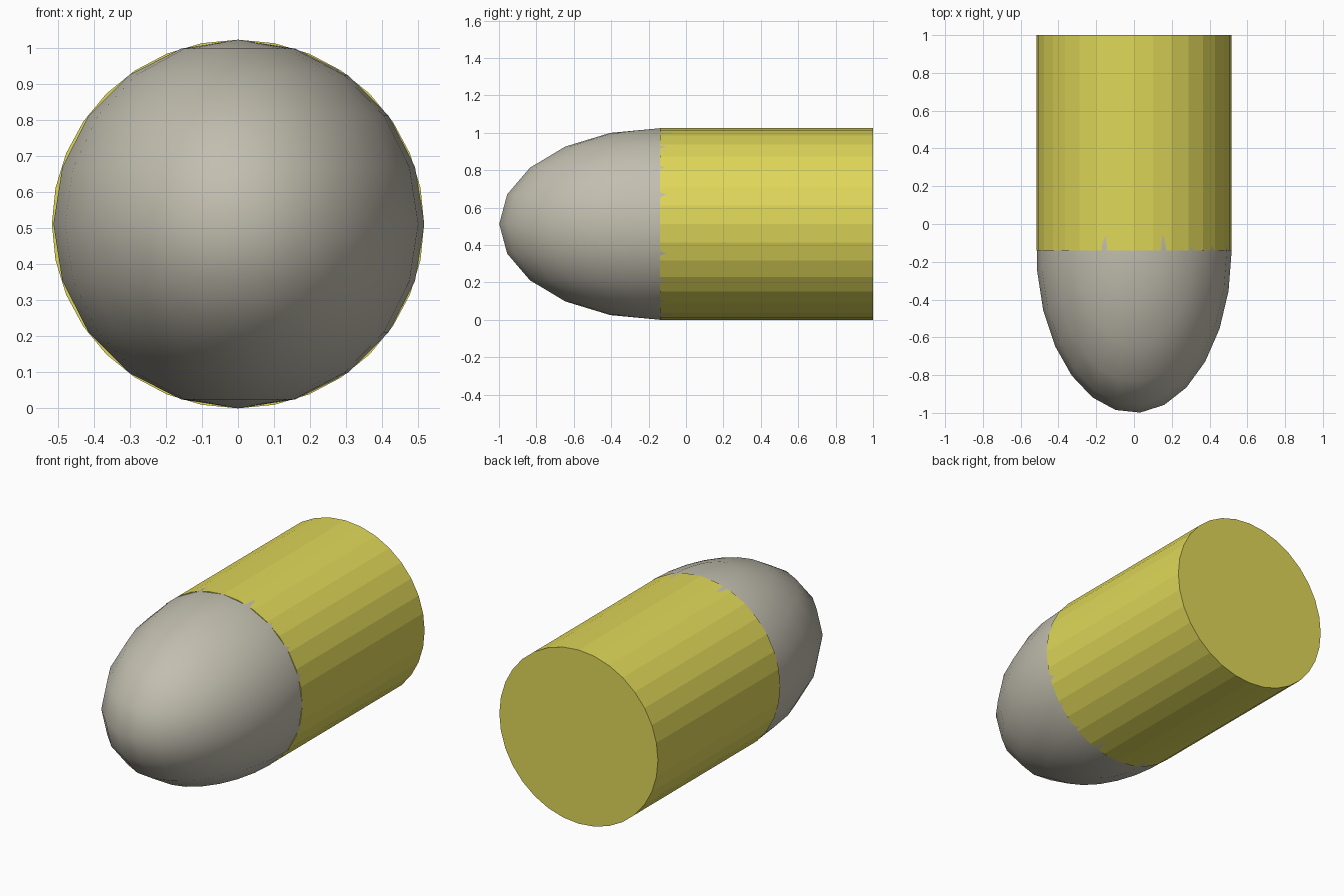
import bpy, math
from mathutils import Matrix

if "Cube" in bpy.data.objects:
    bpy.data.objects.remove(bpy.data.objects["Cube"])

RX, RZ, JOIN = 0.517, 0.512, -0.14   # half width, half height, where nose meets case


def material(name, rgb):
    m = bpy.data.materials.new(name)
    m.diffuse_color = (*rgb, 1)
    m.use_nodes = True
    m.node_tree.nodes["Principled BSDF"].inputs["Base Color"].default_value = m.diffuse_color
    return m


def finish(name, mat, matrix, smooth):
    ob = bpy.context.object
    ob.name = name
    ob.data.transform(matrix)
    ob.data.materials.append(mat)
    for p in ob.data.polygons:
        p.use_smooth = smooth
    return ob


def scale(x, y, z):
    return Matrix.Diagonal((x, y, z, 1))


brass = material("brass yellow", (0.74, 0.68, 0.10))
lead = material("warm grey", (0.54, 0.515, 0.43))

# Case: flat-sided cylinder lying along y
bpy.ops.mesh.primitive_cylinder_add(vertices=32, radius=1, depth=1)
finish("case", brass,
       Matrix.Translation((0, (1 + JOIN) / 2, RZ))
       @ scale(RX, 1 - JOIN, RZ) @ Matrix.Rotation(math.pi / 2, 4, 'X'), False)

# Nose: full stretched ball with its poles up, one vertex column at the tip
bpy.ops.mesh.primitive_uv_sphere_add(segments=25, ring_count=10, radius=1)
finish("nose", lead,
       Matrix.Translation((0, JOIN, RZ))
       @ scale(RX, 1 + JOIN, RZ) @ Matrix.Rotation(-math.pi / 2, 4, 'Z'), True)
